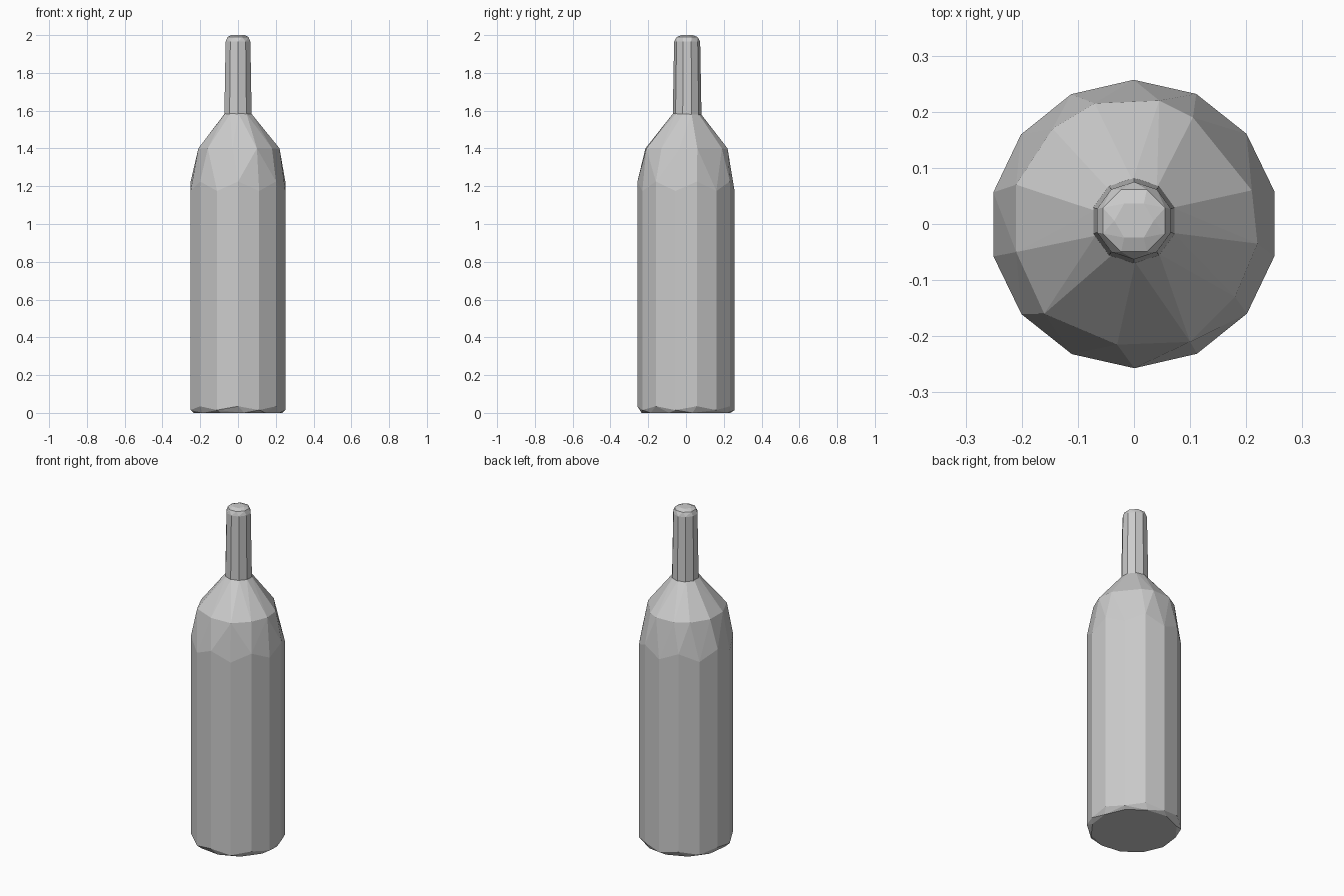
import bpy, bmesh, math

if "Cube" in bpy.data.objects:
    bpy.data.objects.remove(bpy.data.objects["Cube"], do_unlink=True)

glass = bpy.data.materials.new("plain_grey")
glass.use_nodes = True
grey = (0.6, 0.6, 0.6, 1)
glass.diffuse_color = grey
glass.node_tree.nodes["Principled BSDF"].inputs["Base Color"].default_value = grey


def ring(count, radius, z, turn=0.0, cy=0.0, wave=0.0):
    """Points of a level ring; wave moves every second point up or down."""
    pts = []
    for i in range(count):
        a = math.radians(turn) + math.tau * i / count
        pts.append((radius * math.cos(a), cy + radius * math.sin(a),
                    z + wave * (-1) ** i))
    return pts


def faceted_hull(name, points):
    """Closed convex faceted solid around the given rings."""
    bm = bmesh.new()
    for p in points:
        bm.verts.new(p)
    res = bmesh.ops.convex_hull(bm, input=bm.verts[:])
    loose = {g for g in res["geom_interior"] + res["geom_unused"]
             if isinstance(g, bmesh.types.BMVert)}
    bmesh.ops.delete(bm, geom=list(loose), context="VERTS")
    bmesh.ops.dissolve_limit(bm, angle_limit=math.radians(1),
                             verts=bm.verts[:], edges=bm.edges[:])
    bmesh.ops.recalc_face_normals(bm, faces=bm.faces[:])
    mesh = bpy.data.meshes.new(name)
    bm.to_mesh(mesh)
    bm.free()
    mesh.materials.append(glass)
    obj = bpy.data.objects.new(name, mesh)
    bpy.context.collection.objects.link(obj)
    return obj


# Body: rounded foot, straight wall, uneven upper edge, shoulder
shoulder = [(0.21, 0.06), (0.22, -0.035), (0.1, -0.21), (-0.03, -0.215),
            (-0.16, -0.16), (-0.21, -0.05), (-0.21, 0.07), (-0.145, 0.17),
            (-0.07, 0.215), (0.045, 0.22), (0.105, 0.19), (0.18, -0.13)]
body = (ring(12, 0.238, 0.0, 8)
        + ring(14, 0.257, 0.025, 13, wave=0.01)
        + ring(14, 0.257, 1.2, 13, wave=0.025)
        + [(x, y, 1.4) for x, y in shoulder]
        + ring(10, 0.073, 1.585, 20, 0.004))
faceted_hull("bottle_body", body)

# Neck: slight taper with a rounded lip
neck = (ring(10, 0.076, 1.575, 18, 0.006)
        + ring(10, 0.069, 1.965, 18, 0.006)
        + ring(8, 0.06, 1.99, 22.5, 0.006)
        + ring(6, 0.035, 2.0, 0, 0.006))
faceted_hull("bottle_neck", neck)
